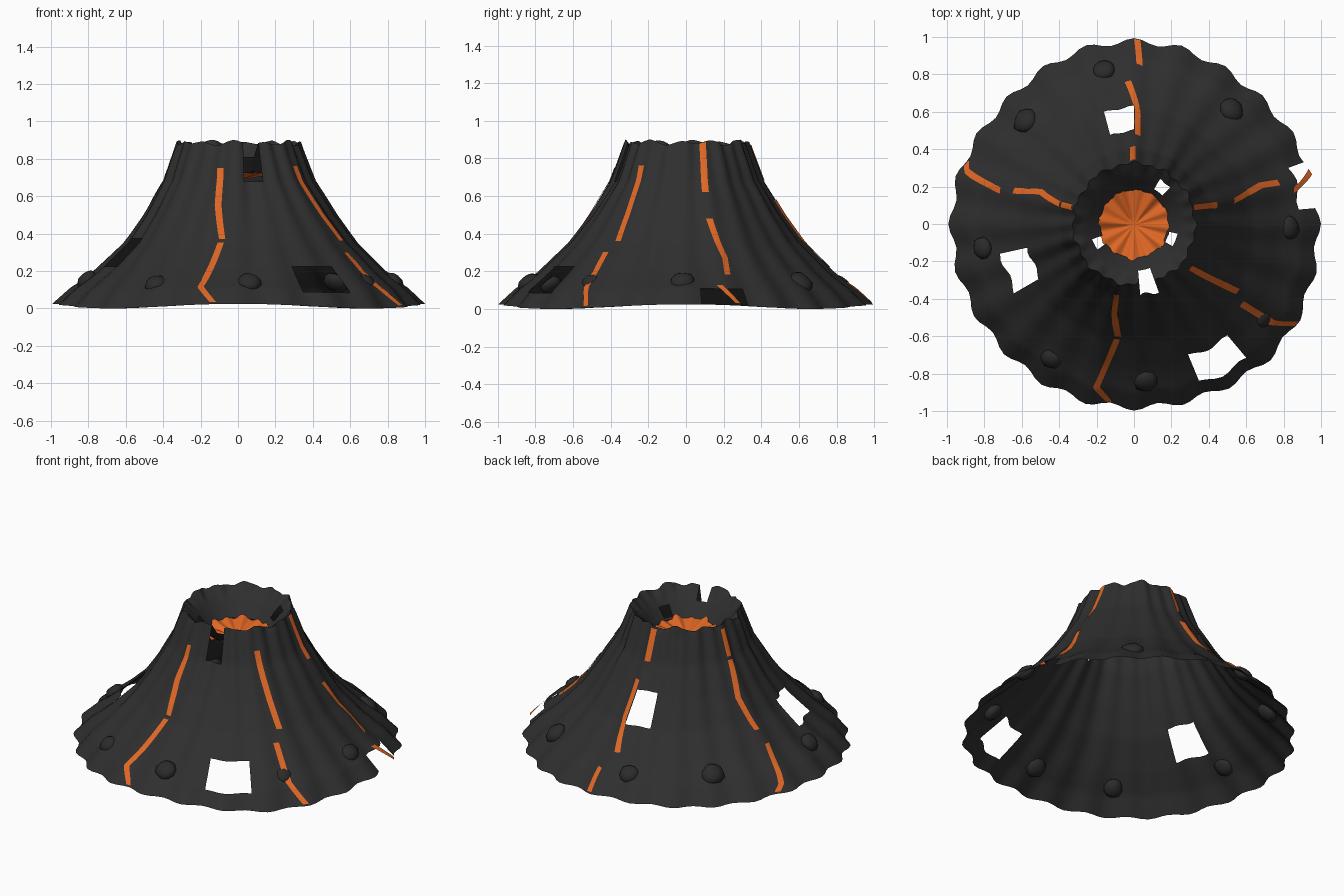
import bpy, bmesh, math, random
from mathutils import Vector

if "Cube" in bpy.data.objects:
    bpy.data.objects.remove(bpy.data.objects["Cube"])

random.seed(4)
SEG = 144
OUTER = [(0.98, 0.0), (0.893, 0.1), (0.775, 0.2), (0.625, 0.35), (0.515, 0.5),
         (0.402, 0.68), (0.342, 0.84), (0.325, 0.885)]
INNER = [(0.325, 0.885), (0.25, 0.81), (0.18, 0.725)]
# Broad bulges and hollows: direction (degrees), spread, radius change, height, height spread
LUMPS = [(-40, 18, 0.045, 0.2, 0.3), (50, 18, -0.035, 0.2, 0.25), (136, 18, -0.04, 0.15, 0.25),
         (197, 13, -0.03, 0.36, 0.2), (-76, 9, -0.025, 0.68, 0.2), (13, 10, 0.02, 0.55, 0.15),
         (225, 12, -0.012, 0.0, 0.1)]


def material(name, col):
    m = bpy.data.materials.new(name)
    m.diffuse_color = (*col, 1)
    m.use_nodes = True
    m.node_tree.nodes["Principled BSDF"].inputs["Base Color"].default_value = m.diffuse_color
    return m


BASALT = material("dark basalt", (0.028, 0.028, 0.028))
STONE = material("dark boulder", (0.024, 0.024, 0.024))
LAVA = material("orange lava", (0.74, 0.135, 0.018))


def finish(bm, name, mat):
    me = bpy.data.meshes.new(name)
    bm.to_mesh(me)
    bm.free()
    me.materials.append(mat)
    ob = bpy.data.objects.new(name, me)
    bpy.context.collection.objects.link(ob)
    for p in me.polygons:
        p.use_smooth = True
    return ob


def relief(a, z):
    """Fine pleats at the foot, broader ones above, plus the large lumps."""
    wob = 0.5 * math.sin(3 * a + 4 * z) * min(1, z * 3)
    fine = 0.007 + 0.010 * max(0, 1 - z / 0.4)
    broad = 0.006 * min(1, z / 0.4)
    d = fine * math.cos(24 * a + wob) + broad * math.cos(11 * a + 1 + wob)
    for deg, spread, amount, zc, zs in LUMPS:
        off = (math.degrees(a) - deg + 180) % 360 - 180
        d += amount * math.exp(-0.5 * (off / spread) ** 2 - 0.5 * ((z - zc) / zs) ** 2)
    return d


def point(a, r, z, inside=0.0):
    """Point on the pleated surface, with wavy base and rim."""
    rr = r + relief(a, z) * (1 - inside)
    z += 0.0125 * (1 + math.cos(4 * a)) * max(0, 1 - z / 0.15)
    if z > 0.84:
        z += (0.010 * math.cos(12 * a + 1) + 0.006 * math.sin(7 * a)) * (z - 0.84) / 0.045
    return Vector((rr * math.cos(a), rr * math.sin(a), z))


def radius_at(z):
    for (r0, z0), (r1, z1) in zip(OUTER, OUTER[1:]):
        if z <= z1:
            return r0 + (r1 - r0) * (z - z0) / (z1 - z0)
    return OUTER[-1][0]


def subdivide(prof, n):
    out = []
    for (r0, z0), (r1, z1) in zip(prof, prof[1:]):
        out += [(r0 + (r1 - r0) * i / n, z0 + (z1 - z0) * i / n) for i in range(n)]
    return out + [prof[-1]]


# Broken openings: start angle, end angle (degrees), low z, high z
OUT_HOLES = [(-67, -50, 0.085, 0.235), (191.5, 209, 0.235, 0.37), (90, 106, 0.36, 0.53),
             (5, 20, -1, 0.10), (-84, -69, 0.665, 0.95)]
IN_HOLES = [(-84, -69, 0.81, 0.95), (45, 60, 0.77, 0.835), (-30, -13, 0.74, 0.79),
            (200, 216, 0.73, 0.79)]


def in_hole(holes, deg, z):
    return any((deg - a) % 360 < (b - a) and lo < z < hi for a, b, lo, hi in holes)


# Volcano skin: outer slope, rim and crater wall as one sheet, open below
def build_cone():
    n_out = (len(OUTER) - 1) * 6
    prof = subdivide(OUTER, 6) + subdivide(INNER, 6)[1:]
    bm = bmesh.new()
    rings = [[bm.verts.new(point(2 * math.pi * k / SEG, r, z, min(1, max(0, i - n_out) / 6)))
              for k in range(SEG)] for i, (r, z) in enumerate(prof)]
    for i in range(len(prof) - 1):
        zc = (prof[i][1] + prof[i + 1][1]) / 2
        holes = OUT_HOLES if i < n_out else IN_HOLES
        for k in range(SEG):
            if in_hole(holes, 360 * (k + 0.5) / SEG, zc):
                continue
            k2 = (k + 1) % SEG
            bm.faces.new((rings[i][k], rings[i][k2], rings[i + 1][k2], rings[i + 1][k]))
    loose = [v for v in bm.verts if not v.link_faces]
    bmesh.ops.delete(bm, geom=loose, context='VERTS')
    ob = finish(bm, "volcano_cone", BASALT)
    bpy.context.view_layer.objects.active = ob
    ob.select_set(True)
    bpy.ops.object.shade_smooth_by_angle(angle=math.radians(60))
    ob.select_set(False)


build_cone()

# Crater lava: pleated shallow bowl
bm = bmesh.new()
mid = bm.verts.new((0, -0.005, 0.685))
prev = None
for j in range(1, 5):
    t = j / 4
    ring = []
    for k in range(96):
        a = 2 * math.pi * k / 96
        r = 0.19 * t + 0.003 * t * math.cos(24 * a)
        z = 0.685 + 0.045 * t + 0.010 * t * math.cos(12 * a + 1) + 0.007 * t * math.sin(7 * a)
        ring.append(bm.verts.new((r * math.cos(a), r * math.sin(a) - 0.005, z)))
    for k in range(96):
        k2 = (k + 1) % 96
        if prev:
            bm.faces.new((prev[k], ring[k], ring[k2], prev[k2]))
        else:
            bm.faces.new((mid, ring[k], ring[k2]))
    prev = ring
finish(bm, "crater_lava", LAVA)

# Lava streams: ribbons of (angle in degrees, z) laid on the slope
STREAMS = [
    [(-104, 0.75), (-102.4, 0.55), (-98, 0.37)],
    [(-98.5, 0.35), (-103, 0.11), (-98, 0.01)],
    [(-38, 0.76), (-35, 0.53), (-33, 0.36)],
    [(-36.5, 0.30), (-35.5, 0.12), (-31.5, 0.01)],
    [(15.5, 0.88), (13, 0.62)],
    [(13, 0.48), (17, 0.27), (16, 0.18)],
    [(12, 0.12), (16.5, 0.01)],
    [(91, 0.87), (91, 0.68)],
    [(87.5, 0.58), (88, 0.38), (92.5, 0.22)],
    [(88, 0.14), (89, 0.01)],
    [(165, 0.86), (165, 0.70)],
    [(165, 0.68), (161, 0.48), (164.5, 0.31)],
    [(166, 0.24), (162.5, 0.05), (160, 0.01)],
]
bm = bmesh.new()
for path in STREAMS:
    rows = []
    for deg, z in subdivide(path, 8):
        a, r = math.radians(deg), radius_at(z)
        half = 0.017 / r
        rows.append([bm.verts.new(point(a + s * half, r + 0.004, z) + Vector((0, 0, 0.002)))
                     for s in (-1, 0, 1)])
    for r0, r1 in zip(rows, rows[1:]):
        for s in (0, 1):
            bm.faces.new((r1[s], r1[s + 1], r0[s + 1], r0[s]))
finish(bm, "lava_streams", LAVA)

# Boulders half buried in the lower slope: x, y, z, size
BOULDERS = [(-0.16, 0.82, 0.135, 0.06), (-0.58, 0.55, 0.14, 0.07), (0.52, 0.61, 0.14, 0.07),
            (0.83, -0.02, 0.147, 0.062), (0.06, -0.84, 0.14, 0.064), (-0.44, -0.72, 0.13, 0.06),
            (-0.81, -0.13, 0.155, 0.06), (0.68, -0.50, 0.14, 0.06)]
for i, (x, y, z, s) in enumerate(BOULDERS):
    bm = bmesh.new()
    bmesh.ops.create_icosphere(bm, subdivisions=2, radius=1)
    for v in bm.verts:
        v.co *= random.uniform(0.92, 1.08)
        v.co = Vector((v.co.x * s, v.co.y * s, v.co.z * s * 0.62))
    ob = finish(bm, f"boulder_{i + 1}", STONE)
    rr = math.hypot(x, y)
    ob.location = (x, y, z)
    ob.rotation_euler = Vector((x / rr, y / rr, 1.2)).to_track_quat('Z', 'Y').to_euler()
